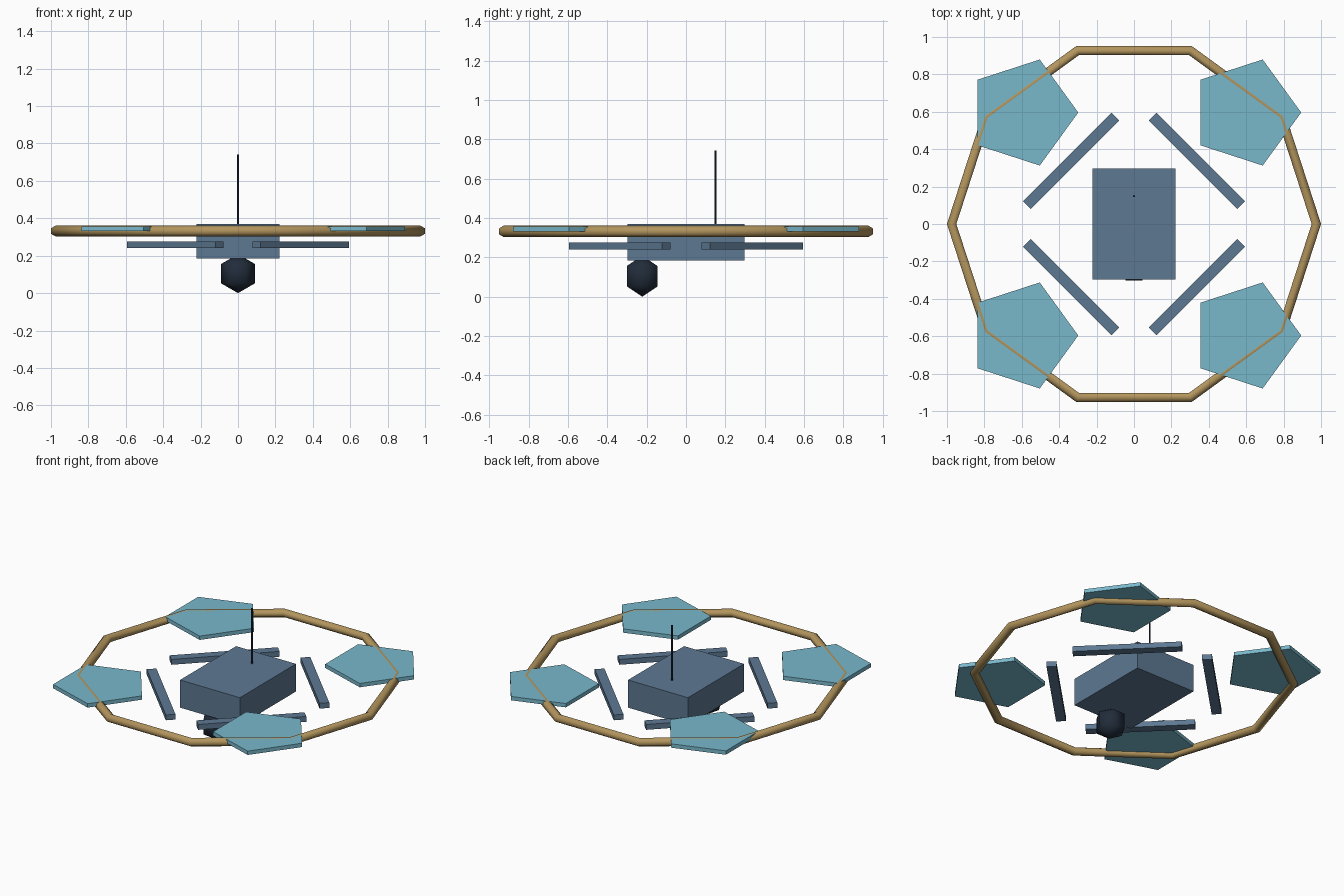
import bpy, bmesh
from math import sin, cos, pi, radians
from mathutils import Matrix

cube = bpy.data.objects.get("Cube")
if cube:
    bpy.data.objects.remove(cube, do_unlink=True)


def material(name, rgb):
    m = bpy.data.materials.new(name)
    m.use_nodes = True
    color = (*rgb, 1)
    m.diffuse_color = color
    m.node_tree.nodes["Principled BSDF"].inputs["Base Color"].default_value = color
    return m


slate = material("slate blue", (0.11, 0.19, 0.29))
sky = material("sky blue", (0.19, 0.48, 0.60))
tan = material("tan", (0.45, 0.30, 0.11))
dark = material("dark navy", (0.015, 0.025, 0.042))


def add(name, bm, mat, location, smooth=False):
    bmesh.ops.recalc_face_normals(bm, faces=bm.faces)
    mesh = bpy.data.meshes.new(name)
    bm.to_mesh(mesh)
    bm.free()
    mesh.materials.append(mat)
    for p in mesh.polygons:
        p.use_smooth = smooth
    ob = bpy.data.objects.new(name, mesh)
    ob.location = location
    bpy.context.collection.objects.link(ob)
    return ob


def box(name, size, mat, location, turn=0):
    bm = bmesh.new()
    bmesh.ops.create_cube(bm, size=1, matrix=Matrix.Diagonal((*size, 1)))
    add(name, bm, mat, location).rotation_euler.z = turn


def prism(name, sides, radius, depth, mat, location):
    bm = bmesh.new()
    bmesh.ops.create_cone(bm, cap_ends=True, segments=sides, radius1=radius,
                          radius2=radius, depth=depth,
                          matrix=Matrix.Rotation(-pi / 2, 4, "Z"))
    add(name, bm, mat, location)


# Guard ring: hexagonal tube swept around a decagon
bm = bmesh.new()
major, minor, tube = 10, 6, 0.029
loops = []
for i in range(major):
    a = 2 * pi * i / major
    loop = []
    for j in range(minor):
        b = 2 * pi * (j + 0.5) / minor
        r = 0.975 + tube * cos(b)
        loop.append(bm.verts.new((r * cos(a), r * sin(a), tube * sin(b))))
    loops.append(loop)
for i in range(major):
    p, q = loops[i], loops[(i + 1) % major]
    for j in range(minor):
        k = (j + 1) % minor
        bm.faces.new((p[j], q[j], q[k], p[k]))
add("guard_ring", bm, tan, (0, 0, 0.332), True)

# Body and antenna
box("body", (0.446, 0.596, 0.186), slate, (0, 0, 0.277))
prism("antenna", 6, 0.006, 0.39, dark, (0, 0.149, 0.547))

# Camera ball under the nose
bm = bmesh.new()
bmesh.ops.create_uvsphere(bm, u_segments=6, v_segments=3, radius=0.104,
                          matrix=Matrix.Rotation(-pi / 2, 4, "Z"))
add("camera_ball", bm, dark, (0, -0.223, 0.104), True)

# Arms and rotors at the four corners
for side, sx in (("left", 1), ("right", -1)):
    for end, sy in (("front", -1), ("back", 1)):
        box(f"arm_{end}_{side}", (0.67, 0.06, 0.036), slate,
            (sx * 0.336, sy * 0.338, 0.258), -sx * sy * radians(45))
        prism(f"rotor_{end}_{side}", 5, 0.298, 0.026, sky,
              (sx * 0.596, sy * 0.596, 0.344))
